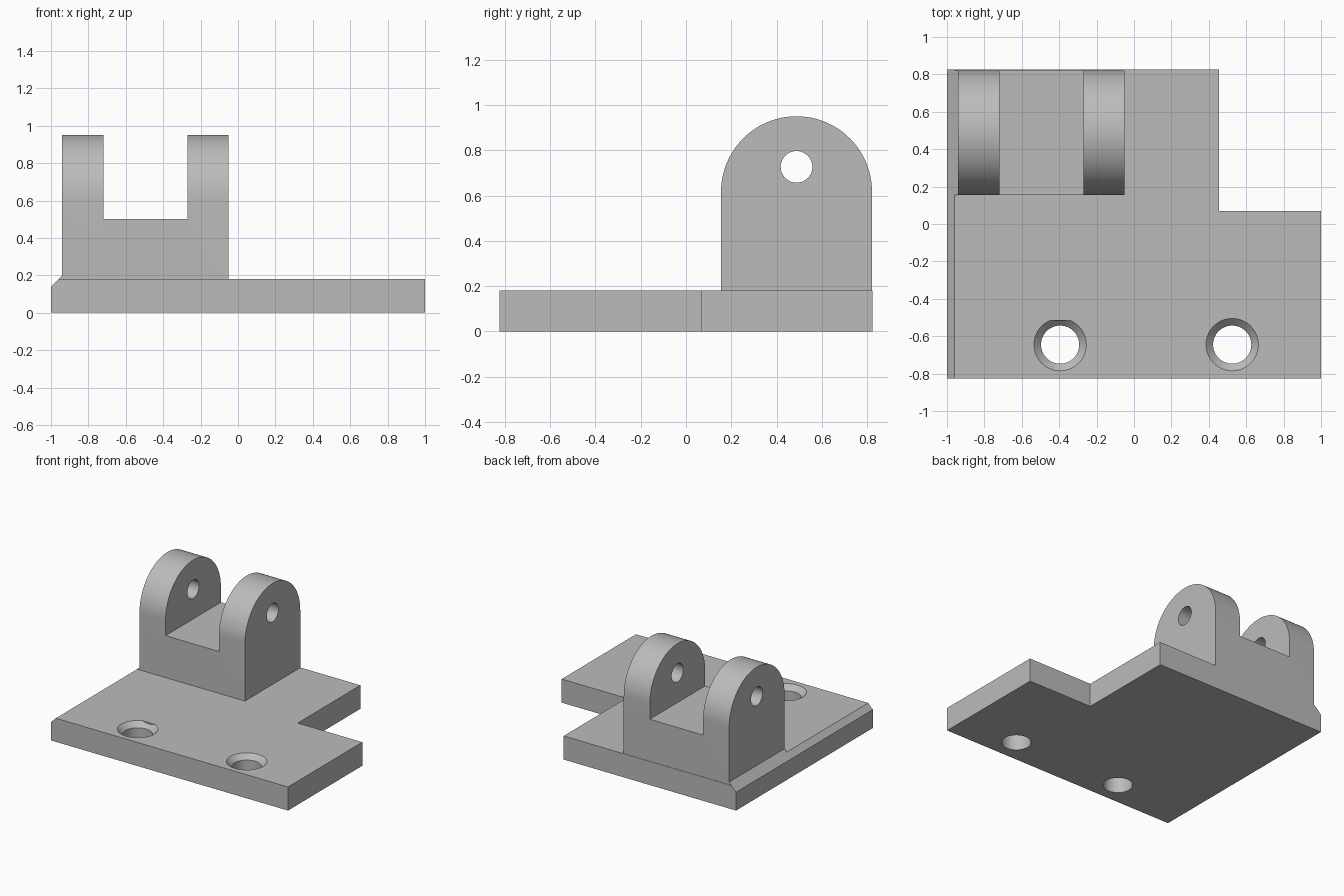
import bpy, bmesh, math
from mathutils import Matrix, Vector

if "Cube" in bpy.data.objects:
    bpy.data.objects.remove(bpy.data.objects["Cube"])

GREY = (0.5, 0.5, 0.5, 1)
grey = bpy.data.materials.new("plain grey")
grey.use_nodes = True
grey.diffuse_color = GREY
grey.node_tree.nodes["Principled BSDF"].inputs["Base Color"].default_value = GREY


def finish(bm, name):
    bmesh.ops.recalc_face_normals(bm, faces=bm.faces)
    mesh = bpy.data.meshes.new(name)
    bm.to_mesh(mesh)
    bm.free()
    mesh.materials.append(grey)
    obj = bpy.data.objects.new(name, mesh)
    bpy.context.collection.objects.link(obj)
    return obj


def prism(points, depth):
    """Extrude a closed outline of 3D points along a vector."""
    bm = bmesh.new()
    face = bm.faces.new([bm.verts.new(p) for p in points])
    new = bmesh.ops.extrude_face_region(bm, geom=[face])["geom"]
    verts = [v for v in new if isinstance(v, bmesh.types.BMVert)]
    bmesh.ops.translate(bm, verts=verts, vec=depth)
    return bm


def combine(target, tool, operation):
    """Apply a boolean and discard the tool object."""
    tool.hide_render = True
    mod = target.modifiers.new(operation.lower(), "BOOLEAN")
    mod.operation, mod.solver, mod.object = operation, "EXACT", tool
    bpy.ops.object.select_all(action="DESELECT")
    bpy.context.view_layer.objects.active = target
    target.select_set(True)
    bpy.ops.object.modifier_apply(modifier=mod.name)
    bpy.data.objects.remove(tool)


def cone(bm, r_low, r_high, depth, matrix):
    bmesh.ops.create_cone(bm, cap_ends=True, segments=64, radius1=r_low,
                          radius2=r_high, depth=depth, matrix=matrix)


# L-shaped base plate with one chamfered long edge
TOP = 0.18
outline = [(-1, -.825), (1, -.825), (1, .07), (.455, .07), (.455, .825), (-1, .825)]
bm = prism([(x, y, 0) for x, y in outline], (0, 0, TOP))
edge = [e for e in bm.edges
        if all(v.co.x < -.99 and v.co.z > TOP - .01 for v in e.verts)]
bmesh.ops.bevel(bm, geom=edge, offset=0.04, segments=1, affect="EDGES")
bracket = finish(bm, "hinge_bracket")

# Clevis: U-shaped section, rounded from the side, with a pin hole
section = [(-1, .14), (-.94, .2), (-.94, 1), (-.72, 1), (-.72, .5), (-.27, .5),
           (-.27, 1), (-.05, 1), (-.05, .1), (-.96, .1)]
clevis = finish(prism([(x, .155, z) for x, z in section], (0, .667, 0)), "clevis")

MID, RADIUS, SPRING = .4885, .3335, .617
arch = [(-1.1, MID + RADIUS, 0)]
for i in range(49):
    a = math.pi * i / 48
    arch.append((-1.1, MID + RADIUS * math.cos(a), SPRING + RADIUS * math.sin(a)))
arch.append((-1.1, MID - RADIUS, 0))
combine(clevis, finish(prism(arch, (1.2, 0, 0)), "arch_cutter"), "INTERSECT")

bm = bmesh.new()
cone(bm, .07, .07, 1.4,
     Matrix.Translation((-.5, MID, .727)) @ Matrix.Rotation(math.pi / 2, 4, "Y"))
combine(clevis, finish(bm, "pin_cutter"), "DIFFERENCE")
combine(bracket, clevis, "UNION")

# Countersunk screw holes, the first sink trimmed flat towards the clevis
for x, trimmed in ((-.395, True), (.525, False)):
    bm = bmesh.new()
    cone(bm, .102, .102, .6, Matrix.Translation((x, -.645, .1)))
    combine(bracket, finish(bm, "screw_cutter"), "DIFFERENCE")
    bm = bmesh.new()
    cone(bm, .1, .16, .06, Matrix.Translation((x, -.645, TOP - .01)))
    if trimmed:
        cut = bmesh.ops.bisect_plane(bm, geom=bm.verts[:] + bm.edges[:] + bm.faces[:],
                                     plane_co=Vector((0, -.515, 0)),
                                     plane_no=Vector((0, 1, 0)), clear_outer=True)
        rim = [e for e in cut["geom_cut"] if isinstance(e, bmesh.types.BMEdge)]
        bmesh.ops.holes_fill(bm, edges=rim, sides=0)
    combine(bracket, finish(bm, "sink_cutter"), "DIFFERENCE")

bpy.ops.object.select_all(action="DESELECT")
bracket.select_set(True)
bpy.context.view_layer.objects.active = bracket
bpy.ops.object.shade_smooth_by_angle(angle=math.radians(25))
